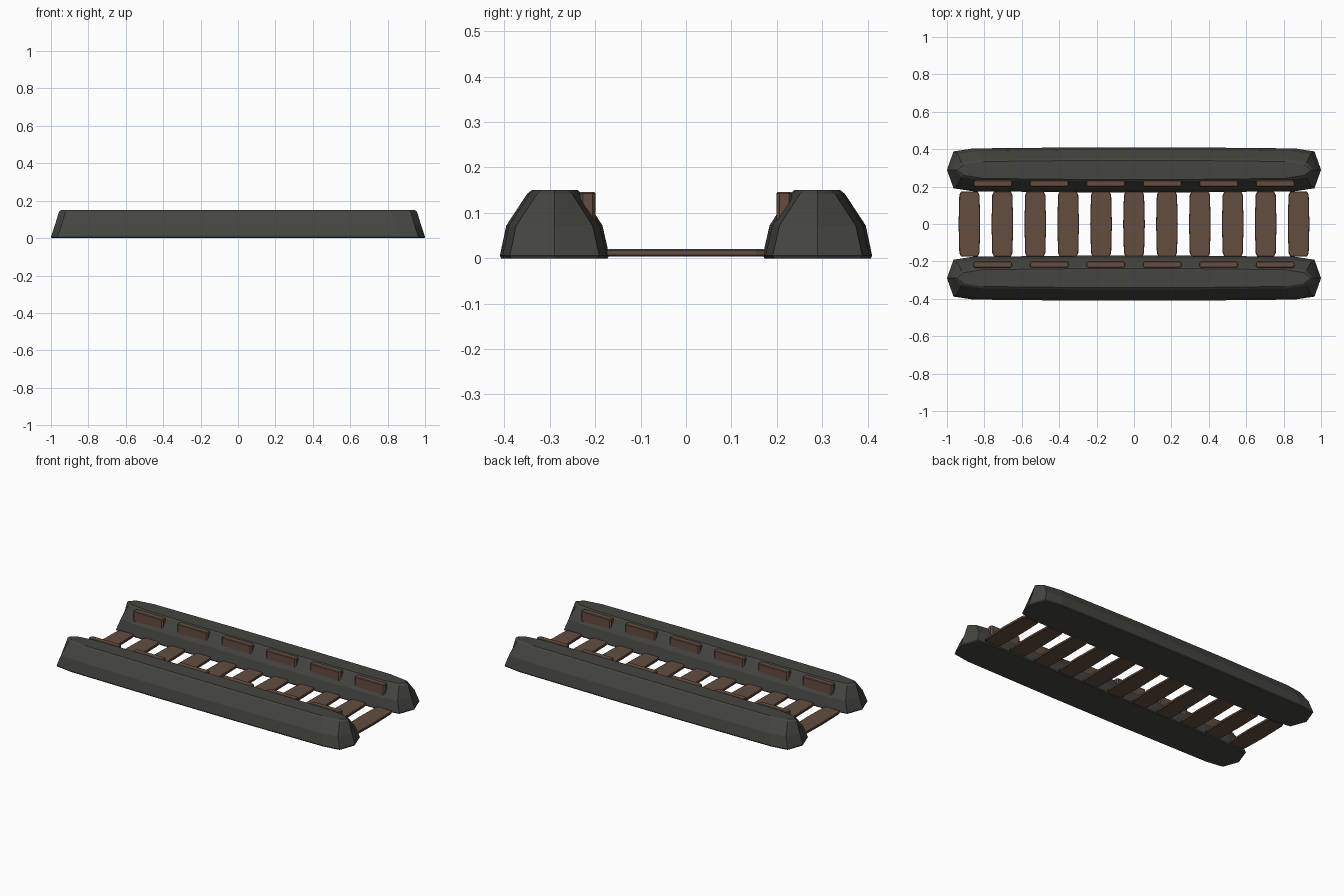
import bpy, bmesh

if "Cube" in bpy.data.objects:
    bpy.data.objects.remove(bpy.data.objects["Cube"])


def material(name, rgb):
    m = bpy.data.materials.new(name)
    m.diffuse_color = (*rgb, 1)
    m.use_nodes = True
    m.node_tree.nodes["Principled BSDF"].inputs["Base Color"].default_value = m.diffuse_color
    return m


stone = material("dark stone", (0.058, 0.060, 0.052))
wood = material("brown wood", (0.125, 0.075, 0.051))


def loft(name, rings, mat):
    """Closed solid through stacked rings of equal point count."""
    bm = bmesh.new()
    loops = [[bm.verts.new(p) for p in ring] for ring in rings]
    n = len(loops[0])
    for a, b in zip(loops, loops[1:]):
        for i in range(n):
            j = (i + 1) % n
            bm.faces.new((a[i], a[j], b[j], b[i]))
    bm.faces.new(loops[0][::-1])
    bm.faces.new(loops[-1])
    bmesh.ops.recalc_face_normals(bm, faces=bm.faces)
    me = bpy.data.meshes.new(name)
    bm.to_mesh(me)
    bm.free()
    me.materials.append(mat)
    ob = bpy.data.objects.new(name, me)
    bpy.context.collection.objects.link(ob)
    return ob


def bank_ring(side, z, inner, outer, tip):
    """Long plan outline with pointed ends and gently bowed sides."""
    c, h = (inner + outer) / 2, (outer - inner) / 2
    half = [(tip, 0), (tip - 0.035, h - 0.022), (tip - 0.14, h - 0.006), (0.26, h)]
    right = [(x, -y) for x, y in half[:0:-1]] + half
    left = [(-x, y) for x, y in half[::-1]] + [(-x, -y) for x, y in half[1:]]
    return [(x, side * (c + y), z) for x, y in right + left]


def chamfer_box(name, x, y, z0, z1, outline, mat, b=0.003):
    """Plate with the given plan outline and softened top and bottom edges."""
    rings = []
    for z, inset in ((z0, b), (z0 + b, 0), (z1 - b, 0), (z1, b)):
        rings.append([(x + px - (inset if px > 0 else -inset),
                       y + py - (inset if py > 0 else -inset if py < 0 else 0), z)
                      for px, py in outline])
    return loft(name, rings, mat)


# embankments and the wooden boards set into their inner slopes
for side, label in ((-1, "front"), (1, "back")):
    profile = [(0, 0.173, 0.407, 0.997), (0.006, 0.169, 0.410, 0.998),
               (0.072, 0.184, 0.396, 0.978), (0.142, 0.229, 0.350, 0.957),
               (0.150, 0.238, 0.340, 0.946)]
    profile[1] = (0.006, 0.169, 0.410, 1.0)
    loft(label + "_bank", [bank_ring(side, *p) for p in profile], stone)
    board = [(0.103, -0.010), (0.103, 0.010), (0.094, 0.0175), (-0.094, 0.0175),
             (-0.103, 0.010), (-0.103, -0.010), (-0.094, -0.0175), (0.094, -0.0175)]
    for i in range(6):
        chamfer_box(f"{label}_wall_board_{i + 1}", -0.755 + 0.302 * i, side * 0.2165,
                    0.06, 0.146, board, wood)

# floor slats across the trench
quarter = [(0.045, -0.174), (0.054, -0.155), (0.058, 0), (0.054, 0.155), (0.045, 0.174)]
slat = quarter + [(-x, -y) for x, y in quarter]
for i in range(11):
    chamfer_box(f"floor_slat_{i + 1}", -0.88 + 0.176 * i, 0, 0.004, 0.020, slat, wood)
